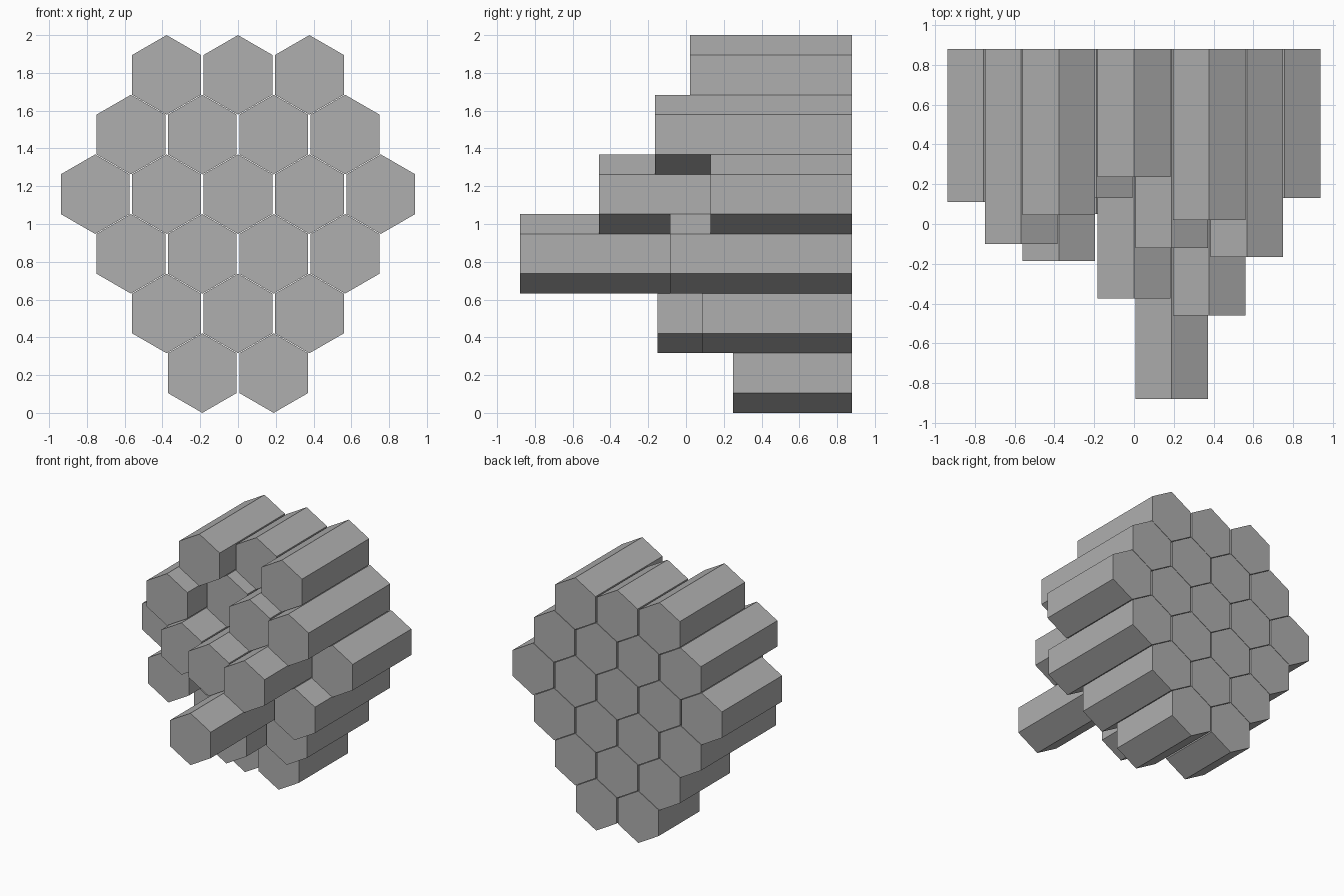
import bpy, bmesh, math

cube = bpy.data.objects.get("Cube")
if cube:
    bpy.data.objects.remove(cube, do_unlink=True)

RADIUS = 0.2105     # corner radius of a column
PITCH = 0.378       # sideways spacing
ROW_STEP = 0.3158   # height between rows
BACK = 0.88         # shared rear plane

# Stone colour
stone = bpy.data.materials.new("grey_stone")
stone.use_nodes = True
GREY = (0.43, 0.43, 0.43, 1)
stone.diffuse_color = GREY
stone.node_tree.nodes["Principled BSDF"].inputs["Base Color"].default_value = GREY


def hex_column(name, x, z, front):
    """Pointed-top hexagonal prism running from the front plane to the back."""
    bm = bmesh.new()
    ring = []
    for i in range(6):
        a = math.radians(90 + 60 * i)
        ring.append(bm.verts.new((x + RADIUS * math.cos(a), front,
                                  z + RADIUS * math.sin(a))))
    face = bm.faces.new(ring)
    out = bmesh.ops.extrude_face_region(bm, geom=[face])
    moved = [g for g in out["geom"] if isinstance(g, bmesh.types.BMVert)]
    bmesh.ops.translate(bm, verts=moved, vec=(0, BACK - front, 0))
    bmesh.ops.recalc_face_normals(bm, faces=bm.faces)
    mesh = bpy.data.meshes.new(name)
    bm.to_mesh(mesh)
    bm.free()
    mesh.materials.append(stone)
    bpy.context.collection.objects.link(bpy.data.objects.new(name, mesh))


# Front plane of every column, rows from top to bottom, -x to +x
rows = [
    (0.045, 0.235, 0.02),
    (-0.10, 0.13, -0.12, -0.165),
    (0.11, -0.185, -0.375, -0.46, 0.13),
    (-0.08, 0.05, -0.88, -0.085),
    (0.235, -0.15, 0.085),
    (0.36, 0.25),
]
for r, fronts in enumerate(rows):
    z = 2 - RADIUS - r * ROW_STEP
    for c, front in enumerate(fronts):
        x = (c - (len(fronts) - 1) / 2) * PITCH
        hex_column(f"column_row{r + 1}_{c + 1}", x, z, front)
